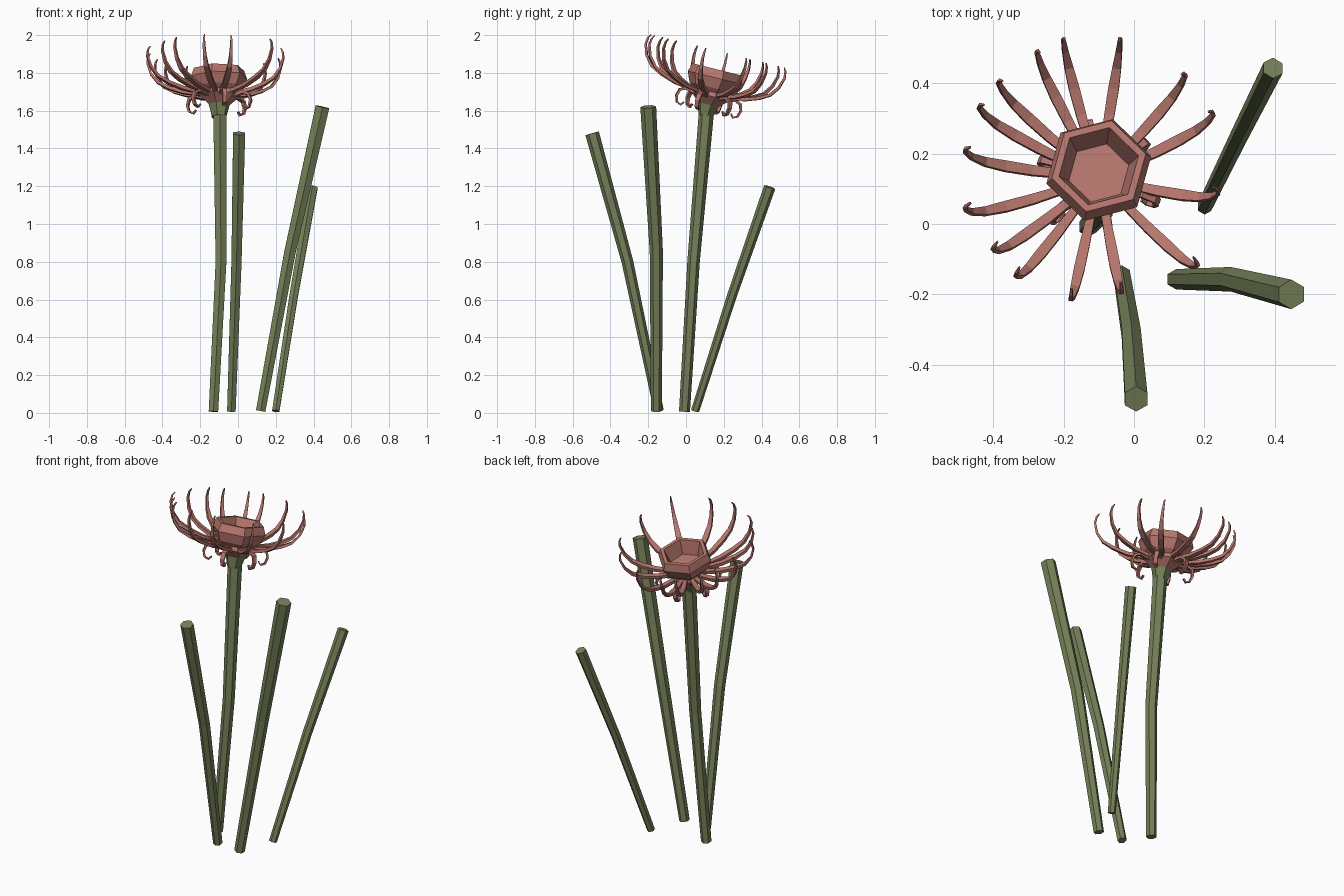
import bpy, bmesh
from math import sin, cos, pi, radians, atan2, sqrt
from mathutils import Vector, Matrix

cube = bpy.data.objects.get("Cube")
if cube:
    bpy.data.objects.remove(cube)


def material(name, color):
    m = bpy.data.materials.new(name)
    m.use_nodes = True
    m.diffuse_color = (*color, 1)
    m.node_tree.nodes["Principled BSDF"].inputs["Base Color"].default_value = (*color, 1)
    return m


GREEN = material("stem green", (0.18, 0.22, 0.10))
PINK = material("dusty pink", (0.46, 0.18, 0.15))

# The flower head leans towards the back
HEAD = Matrix.Translation((-0.10, 0.11, 1.6)) @ Matrix.Rotation(radians(-14), 4, 'X')


def skin(bm, rings):
    """Bridge consecutive rings of points and cap both ends."""
    loops = [[bm.verts.new(p) for p in ring] for ring in rings]
    n = len(loops[0])
    for a, b in zip(loops, loops[1:]):
        for i in range(n):
            j = (i + 1) % n
            bm.faces.new((a[i], a[j], b[j], b[i]))
    bm.faces.new(loops[0][::-1])
    bm.faces.new(loops[-1])


def sweep(bm, path, sizes, side, sides, phase):
    """Sweep a polygon of given half width and half thickness along a path."""
    pts = [Vector(p) for p in path]
    rings = []
    for i, p in enumerate(pts):
        t = (pts[min(i + 1, len(pts) - 1)] - pts[max(i - 1, 0)]).normalized()
        s = (side - t * side.dot(t)).normalized()
        nrm = t.cross(s)
        w, h = sizes[i]
        angles = [phase + 2 * pi * k / sides for k in range(sides)]
        rings.append([p + s * w * cos(a) + nrm * h * sin(a) for a in angles])
    skin(bm, rings)


def finish(bm, name, mat, matrix=Matrix()):
    bmesh.ops.recalc_face_normals(bm, faces=bm.faces)
    me = bpy.data.meshes.new(name)
    bm.to_mesh(me)
    bm.free()
    me.materials.append(mat)
    ob = bpy.data.objects.new(name, me)
    ob.matrix_world = matrix
    bpy.context.collection.objects.link(ob)
    return ob


# Stems: six-sided tubes with one bend, slightly thicker at the top
stems = {
    "flower_stem": ([(-0.13, -0.008, 0.007), (-0.09, 0.04, 0.8), (-0.096, 0.107, 1.58)], (0.029, 0.033, 0.04)),
    "front_stem": ([(-0.035, -0.143, 0.01), (-0.008, -0.31, 0.8), (0.006, -0.497, 1.48)], (0.026, 0.031, 0.037)),
    "left_stem": ([(0.12, -0.157, 0.01), (0.275, -0.157, 0.85), (0.447, -0.2, 1.62)], (0.029, 0.035, 0.042)),
    "back_stem": ([(0.20, 0.048, 0.01), (0.295, 0.243, 0.62), (0.395, 0.443, 1.195)], (0.022, 0.026, 0.031)),
}
for name, (path, radii) in stems.items():
    bm = bmesh.new()
    sweep(bm, path, [(r, r) for r in radii], Vector((1, 0, 0)), 6, pi / 2)
    finish(bm, name, GREEN)


def turned(name, profile, mat):
    """Six-sided form from (radius, height) pairs in the tilted head frame."""
    bm = bmesh.new()
    skin(bm, [[(r * cos(a), r * sin(a), h) for a in (radians(15 + 60 * k) for k in range(6))]
              for r, h in profile])
    finish(bm, name, mat, HEAD)


# Green flare under the head, pink base and hollow cup
turned("calyx", [(0.04, -0.03), (0.058, 0.034)], GREEN)
turned("flower_base", [(0.058, 0.034), (0.11, 0.08), (0.105, 0.105)], PINK)
turned("flower_cup", [(0.09, 0.09), (0.13, 0.125), (0.154, 0.18), (0.138, 0.225),
                      (0.117, 0.225), (0.088, 0.145)], PINK)

# Long petals: each reaches for one tip position, seen as (x, y)
tips = [(-0.04, 0.53), (-0.20, 0.53), (-0.275, 0.495), (-0.385, 0.41), (-0.44, 0.34),
        (-0.48, 0.215), (-0.48, 0.05), (-0.40, -0.065), (-0.335, -0.14), (-0.18, -0.205),
        (-0.035, -0.185), (0.18, -0.11), (0.24, 0.097), (0.225, 0.32), (0.145, 0.43)]
petal_curve = [(0.50, 0.105), (0.70, 0.13), (0.85, 0.16), (0.95, 0.208),
               (1.0, 0.265), (0.99, 0.30), (0.96, 0.32)]
petal_sizes = [(0.012, 0.011), (0.016, 0.010), (0.017, 0.009), (0.014, 0.008),
               (0.010, 0.007), (0.007, 0.006), (0.005, 0.005), (0.003, 0.003)]
root2 = sqrt(2)
bm = bmesh.new()
for x, y in tips:
    tip_z = 1.6 + (0.3 - (y - 0.11) * sin(radians(14))) / cos(radians(14))
    tip = HEAD.inverted() @ Vector((x, y, tip_z))
    reach, a = tip.xy.length, atan2(tip.y, tip.x)
    out = Vector((cos(a), sin(a), 0))
    path = [out * 0.085 + Vector((0, 0, 0.09))]
    path += [out * reach * r + Vector((0, 0, h)) for r, h in petal_curve]
    sweep(bm, path, [(w * root2 * 0.9, t * root2 * 0.9) for w, t in petal_sizes],
          Vector((-sin(a), cos(a), 0)), 4, pi / 4)
finish(bm, "long_petals", PINK, HEAD)

# Short petals curling down beneath the cup
curl = [(0.08, 0.075), (0.135, 0.09), (0.168, 0.075), (0.178, 0.042),
        (0.168, 0.008), (0.145, -0.003), (0.13, 0.015)]
bm = bmesh.new()
for k in range(6):
    a = radians(40 + 60 * k)
    path = [(r * cos(a), r * sin(a), h) for r, h in curl]
    sizes = [(0.022 - 0.002 * i, 0.012 - 0.0012 * i) for i in range(len(curl))]
    sweep(bm, path, sizes, Vector((-sin(a), cos(a), 0)), 4, pi / 4)
finish(bm, "curled_petals", PINK, HEAD)
